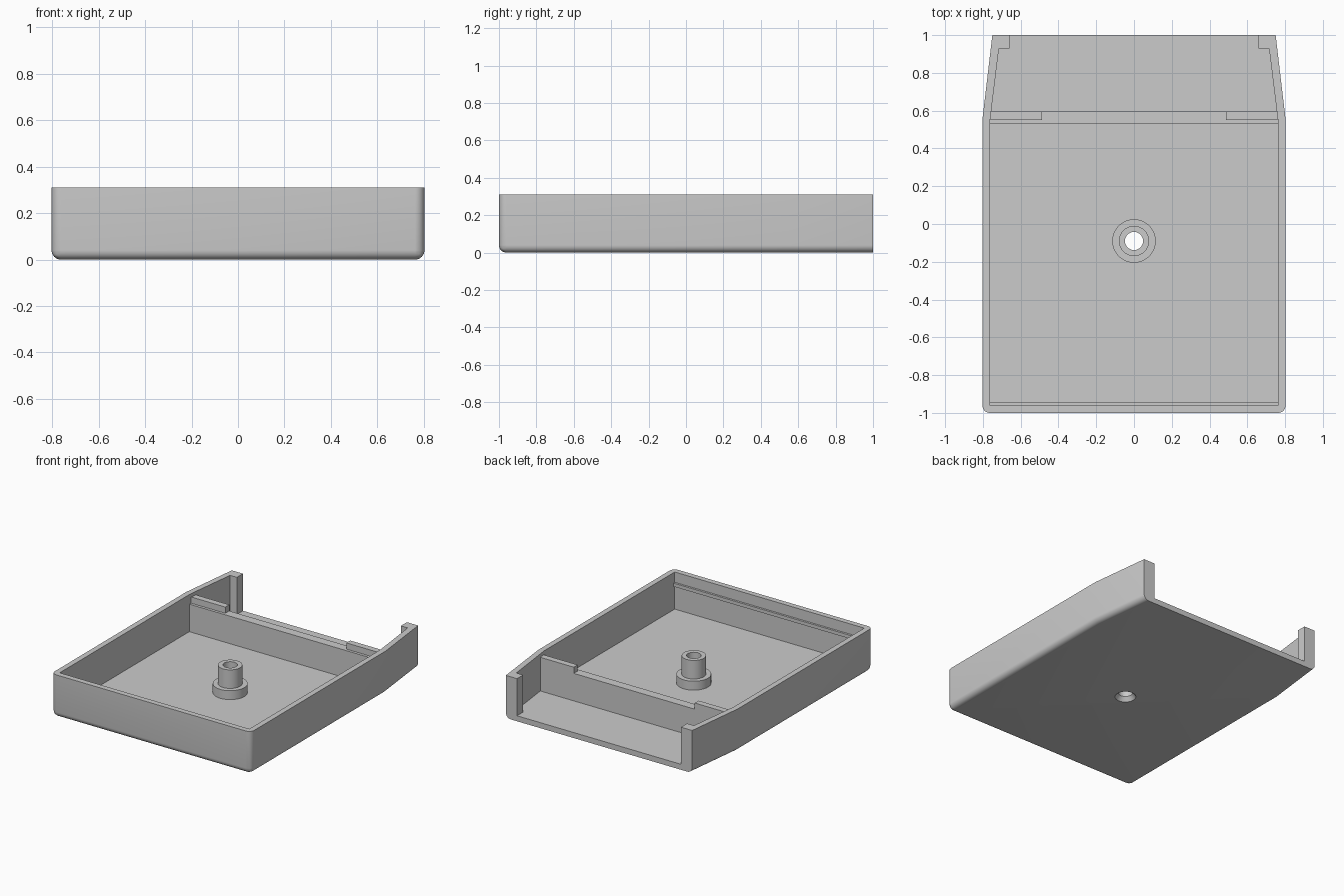
import bpy, bmesh, math

cube = bpy.data.objects.get("Cube")
if cube:
    bpy.data.objects.remove(cube, do_unlink=True)

grey = bpy.data.materials.new("plain grey")
grey.use_nodes = True
COLOUR = (0.6, 0.6, 0.6, 1)
grey.diffuse_color = COLOUR
grey.node_tree.nodes["Principled BSDF"].inputs["Base Color"].default_value = COLOUR

TOP, FLOOR, BOSS_Y = 0.31, 0.04, -0.09


def make_object(name, bm):
    bmesh.ops.recalc_face_normals(bm, faces=bm.faces)
    mesh = bpy.data.meshes.new(name)
    bm.to_mesh(mesh)
    bm.free()
    mesh.materials.append(grey)
    obj = bpy.data.objects.new(name, mesh)
    bpy.context.collection.objects.link(obj)
    return obj


def prism(outline, low, high):
    bm = bmesh.new()
    face = bm.faces.new([bm.verts.new((x, y, low)) for x, y in outline])
    up = bmesh.ops.extrude_face_region(bm, geom=[face])["geom"]
    for v in up:
        if isinstance(v, bmesh.types.BMVert):
            v.co.z = high
    return bm


def mirrored(half):
    return half + [(-x, y) for x, y in reversed(half)]


def box(name, x0, x1, y0, y1, z0, z1):
    return make_object(name, prism([(x0, y0), (x1, y0), (x1, y1), (x0, y1)], z0, z1))


def lathe(name, profile, steps=48):
    # Closed profile of (radius, height) points turned about the boss axis
    bm = bmesh.new()
    rings = []
    for i in range(steps):
        a = math.tau * i / steps
        rings.append([bm.verts.new((r * math.cos(a), BOSS_Y + r * math.sin(a), z))
                      for r, z in profile])
    n = len(profile)
    for i in range(steps):
        a, b = rings[i], rings[(i + 1) % steps]
        for j in range(n):
            k = (j + 1) % n
            bm.faces.new((a[j], b[j], b[k], a[k]))
    return make_object(name, bm)


def smooth(obj):
    bpy.ops.object.select_all(action="DESELECT")
    obj.select_set(True)
    bpy.context.view_layer.objects.active = obj
    bpy.ops.object.shade_smooth_by_angle(angle=math.radians(30))


def cut(obj, cutter):
    mod = obj.modifiers.new("cut", "BOOLEAN")
    mod.operation, mod.solver, mod.object = "DIFFERENCE", "EXACT", cutter
    bpy.context.view_layer.objects.active = obj
    bpy.ops.object.modifier_apply(modifier=mod.name)
    bpy.data.objects.remove(cutter, do_unlink=True)


# Tray shell: tapered outline with rounded front corners and lower edges
bm = prism(mirrored([(0.803, -1), (0.803, 0.55), (0.75, 1)]), 0, TOP)
rounded = []
for e in bm.edges:
    a, b = (v.co for v in e.verts)
    front_corner = a.y < -0.9 and b.y < -0.9 and abs(a.z - b.z) > 0.1
    lower = max(a.z, b.z) < 0.01 and min(a.y, b.y) < 0.9
    if front_corner or lower:
        rounded.append(e)
bmesh.ops.bevel(bm, geom=rounded, offset=0.04, segments=8, profile=0.5, affect="EDGES")
tray = make_object("tray_shell", bm)

# Hollow inside, leaving a return lip at each back corner
inside = mirrored([(0.763, -0.96), (0.763, 0.54), (0.715, 0.93), (0.66, 0.93), (0.66, 1.1)])
cut(tray, make_object("cavity_cutter", prism(inside, FLOOR, 1)))

# Countersunk screw hole through the floor
bm = bmesh.new()
for r1, r2, z0, z1 in ((0.074, 0.048, -0.005, 0.03), (0.048, 0.048, 0.03, 0.1)):
    made = bmesh.ops.create_cone(bm, cap_ends=True, segments=48, radius1=r1,
                                 radius2=r2, depth=z1 - z0)
    bmesh.ops.translate(bm, verts=made["verts"], vec=(0, BOSS_Y, (z0 + z1) / 2))
bmesh.ops.remove_doubles(bm, verts=bm.verts, dist=0.0005)
caps = [f for f in bm.faces if len(f.verts) > 4 and abs(f.calc_center_median().z - 0.03) < 0.001]
bmesh.ops.delete(bm, geom=caps, context="FACES_ONLY")
cut(tray, make_object("screw_hole_cutter", bm))
smooth(tray)

# Stepped hollow screw post
smooth(lathe("screw_post", [(0.048, FLOOR - 0.005), (0.115, FLOOR - 0.005), (0.115, 0.105),
                            (0.08, 0.105), (0.08, 0.24), (0.048, 0.24)]))

# Cross wall with a raised tab at each end
box("cross_wall", -0.765, 0.765, 0.53, 0.595, FLOOR - 0.005, 0.24)
for side, name in ((1, "left_tab"), (-1, "right_tab")):
    box(name, *sorted((side * 0.487, side * 0.765)), 0.55, 0.595, 0.23, 0.285)

# Thin snap ridge along the inside of the front wall
box("front_snap_ridge", -0.765, 0.765, -0.965, -0.945, 0.21, 0.235)
